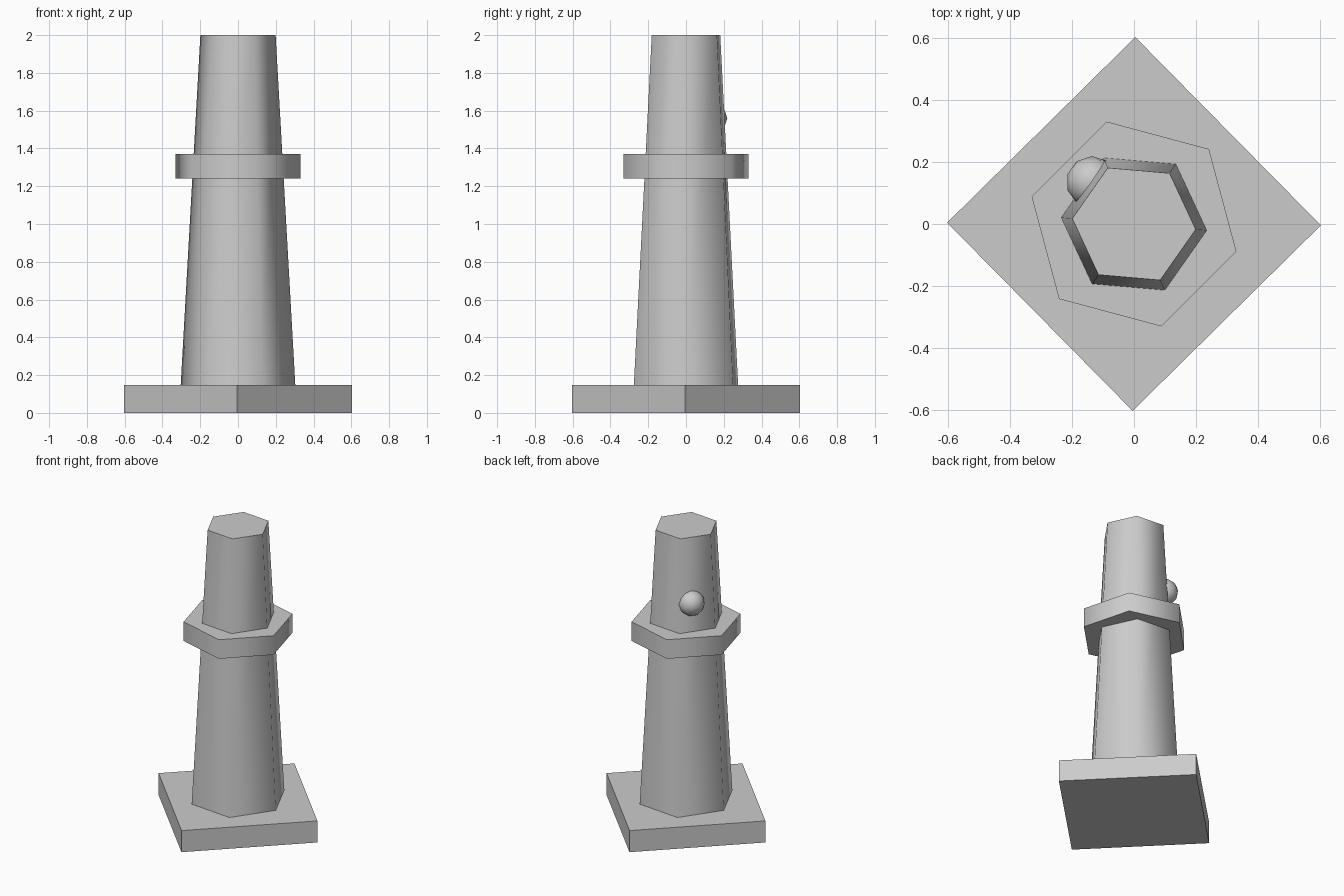
import bpy
import bmesh
from math import radians, cos, sin, tau

cube = bpy.data.objects.get("Cube")
if cube:
    bpy.data.objects.remove(cube, do_unlink=True)

grey = bpy.data.materials.new("plain_grey")
grey.use_nodes = True
colour = (0.6, 0.6, 0.6, 1)
grey.diffuse_color = colour
grey.node_tree.nodes["Principled BSDF"].inputs["Base Color"].default_value = colour


def finish(name, bm, smooth_angle):
    """Turn a bmesh into a shaded, coloured object."""
    bmesh.ops.recalc_face_normals(bm, faces=bm.faces)
    mesh = bpy.data.meshes.new(name)
    bm.to_mesh(mesh)
    bm.free()
    mesh.materials.append(grey)
    obj = bpy.data.objects.new(name, mesh)
    bpy.context.collection.objects.link(obj)
    bpy.ops.object.select_all(action='DESELECT')
    obj.select_set(True)
    bpy.context.view_layer.objects.active = obj
    bpy.ops.object.shade_smooth_by_angle(angle=radians(smooth_angle))
    return obj


def prism(name, sides, turn, bottom, top):
    """Closed prism; bottom and top are (radius, height), turn is the first corner's angle."""
    bm = bmesh.new()
    angles = [radians(turn) + tau * i / sides for i in range(sides)]
    rings = [[bm.verts.new((r * cos(a), r * sin(a), z)) for a in angles]
             for r, z in (bottom, top)]
    low, high = rings
    bm.faces.new(low[::-1])
    bm.faces.new(high)
    for i in range(sides):
        j = (i + 1) % sides
        bm.faces.new((low[i], low[j], high[j], high[i]))
    return finish(name, bm, 65)


# Square foot, tapered six-sided shaft and six-sided collar
prism("base_plate", 4, -0.4, (0.603, 0), (0.603, 0.147))
prism("tapered_shaft", 6, -5, (0.305, 0.14), (0.2, 2))
prism("collar", 6, -15, (0.342, 1.24), (0.342, 1.37))

# Round knob half sunk into the back of the shaft
bm = bmesh.new()
bmesh.ops.create_icosphere(bm, subdivisions=2, radius=0.084)
bmesh.ops.translate(bm, verts=bm.verts, vec=(-0.135, 0.135, 1.56))
finish("knob", bm, 65)
